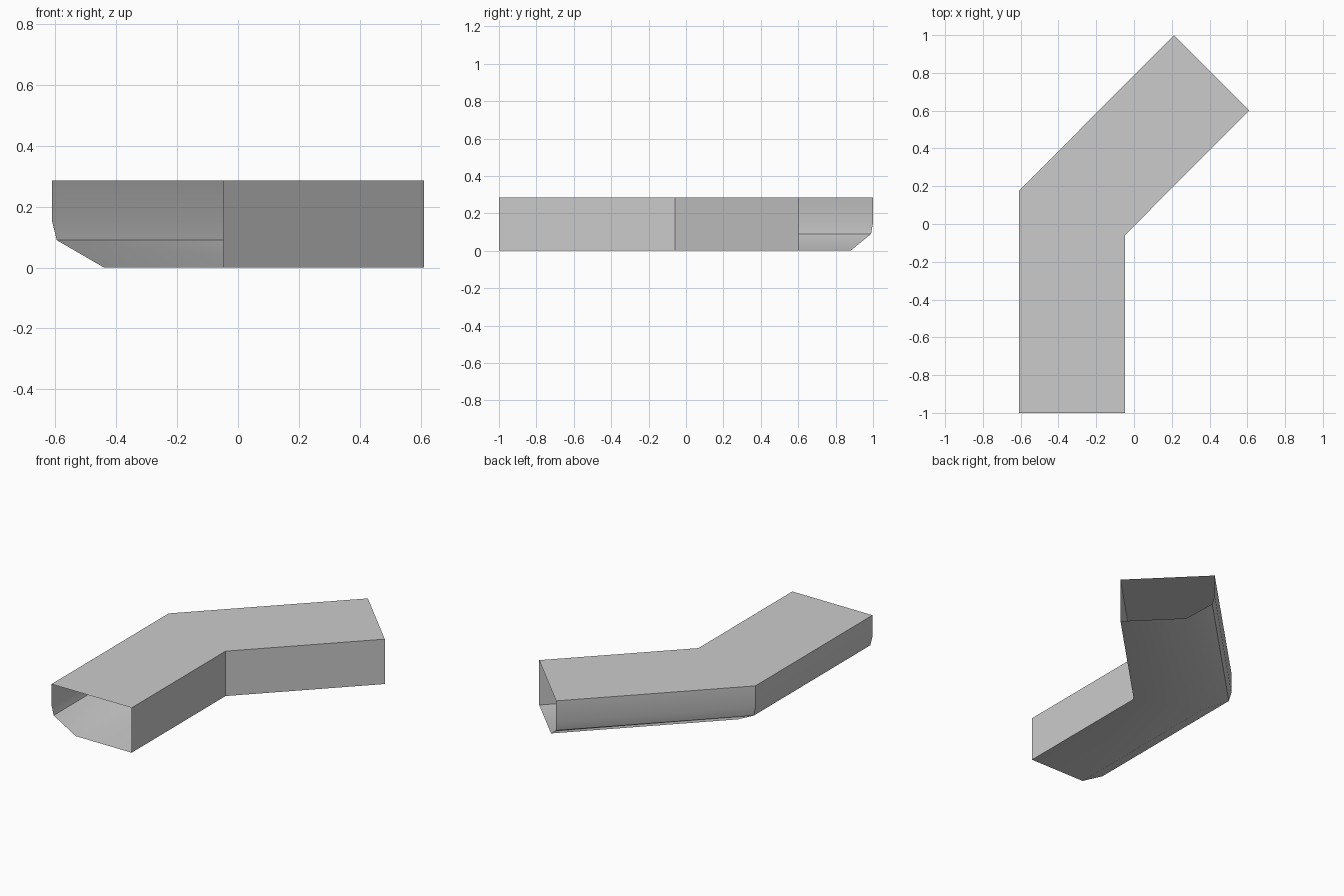
import bpy, bmesh, math
from mathutils import Vector

if "Cube" in bpy.data.objects:
    bpy.data.objects.remove(bpy.data.objects["Cube"])

# Plain grey sheet
grey = bpy.data.materials.new("light_grey")
grey.use_nodes = True
colour = (0.6, 0.6, 0.6, 1)
grey.diffuse_color = colour
grey.node_tree.nodes["Principled BSDF"].inputs["Base Color"].default_value = colour

# Duct cross-section: (distance from outer wall, height)
WIDTH, HEIGHT = 0.563, 0.285
profile = [(0, HEIGHT), (0, 0.15), (0.015, 0.09), (0.17, 0), (WIDTH, 0), (WIDTH, HEIGHT)]

# Path of the outer wall, with the direction across the duct at each station
miter = math.tan(math.radians(22.5))
diagonal = math.sqrt(0.5)
stations = [
    (Vector((-0.61, -1)), Vector((1, 0))),
    (Vector((-0.61, 0.175)), Vector((1, -miter))),
    (Vector((0.212, 1)), Vector((diagonal, -diagonal))),
]

# Sweep the section along the path, leaving both ends open
bm = bmesh.new()
rings = []
for origin, across in stations:
    rings.append([bm.verts.new((*(origin + across * d), z)) for d, z in profile])
for a, b in zip(rings, rings[1:]):
    for i in range(len(profile)):
        j = (i + 1) % len(profile)
        bm.faces.new((a[i], a[j], b[j], b[i]))
bmesh.ops.recalc_face_normals(bm, faces=bm.faces)
# Make sure the roof faces upward
bm.normal_update()
roof = max(bm.faces, key=lambda f: f.calc_center_median().z)
if roof.normal.z < 0:
    bmesh.ops.reverse_faces(bm, faces=bm.faces)

mesh = bpy.data.meshes.new("bent_duct")
bm.to_mesh(mesh)
bm.free()
mesh.materials.append(grey)
duct = bpy.data.objects.new("bent_duct", mesh)
bpy.context.collection.objects.link(duct)

# Soft shading on the shallow bends, sharp on the corners
bpy.context.view_layer.objects.active = duct
duct.select_set(True)
bpy.ops.object.shade_smooth_by_angle(angle=math.radians(40))
